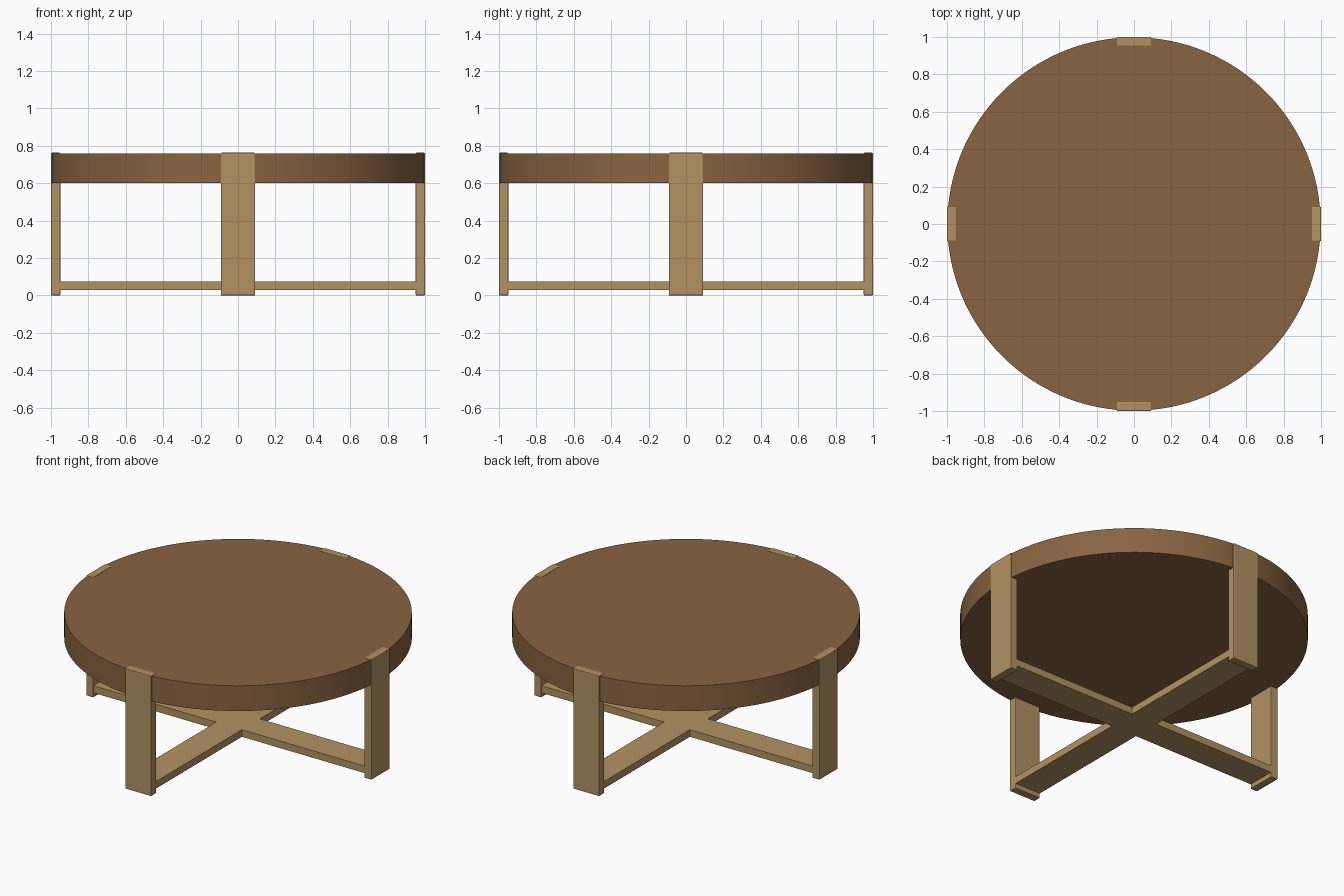
import bpy, math

if "Cube" in bpy.data.objects:
    bpy.data.objects.remove(bpy.data.objects["Cube"])


def material(name, rgb):
    m = bpy.data.materials.new(name)
    m.diffuse_color = (*rgb, 1)
    m.use_nodes = True
    m.node_tree.nodes["Principled BSDF"].inputs["Base Color"].default_value = m.diffuse_color
    return m


brown = material("brown wood", (0.25, 0.127, 0.053))
tan = material("tan wood", (0.44, 0.29, 0.12))


def box(name, lo, hi, angle=0.0, bevel=0.0):
    """Axis-aligned box between two corners, then turned about the z axis."""
    bpy.ops.mesh.primitive_cube_add(size=1)
    ob = bpy.context.object
    ob.name = name
    c, s = math.cos(angle), math.sin(angle)
    for v in ob.data.vertices:
        p = [(a + b) / 2 + v.co[i] * (b - a) for i, (a, b) in enumerate(zip(lo, hi))]
        v.co = (p[0] * c - p[1] * s, p[0] * s + p[1] * c, p[2])
    ob.data.materials.append(tan)
    if bevel:
        mod = ob.modifiers.new("soft edges", "BEVEL")
        mod.width = bevel
        mod.segments = 2
    return ob


# Round table top
bpy.ops.mesh.primitive_cylinder_add(vertices=128, radius=0.998, depth=0.16, location=(0, 0, 0.68))
top = bpy.context.object
top.name = "table_top"
top.data.materials.append(brown)
bpy.ops.object.shade_smooth_by_angle(angle=math.radians(30))

# Four flat legs let into the rim
for i, side in enumerate(("right", "back", "left", "front")):
    box(side + "_leg", (0.95, -0.092, 0), (1.0, 0.092, 0.763), i * math.pi / 2, 0.005)

# Crossed stretcher: one full bar and two halves that butt against it
box("long_stretcher", (-0.955, -0.09, 0.03), (0.955, 0.09, 0.075))
for i, side in ((1, "back"), (3, "front")):
    box(side + "_stretcher", (0.09, -0.09, 0.03), (0.955, 0.09, 0.075), i * math.pi / 2)
